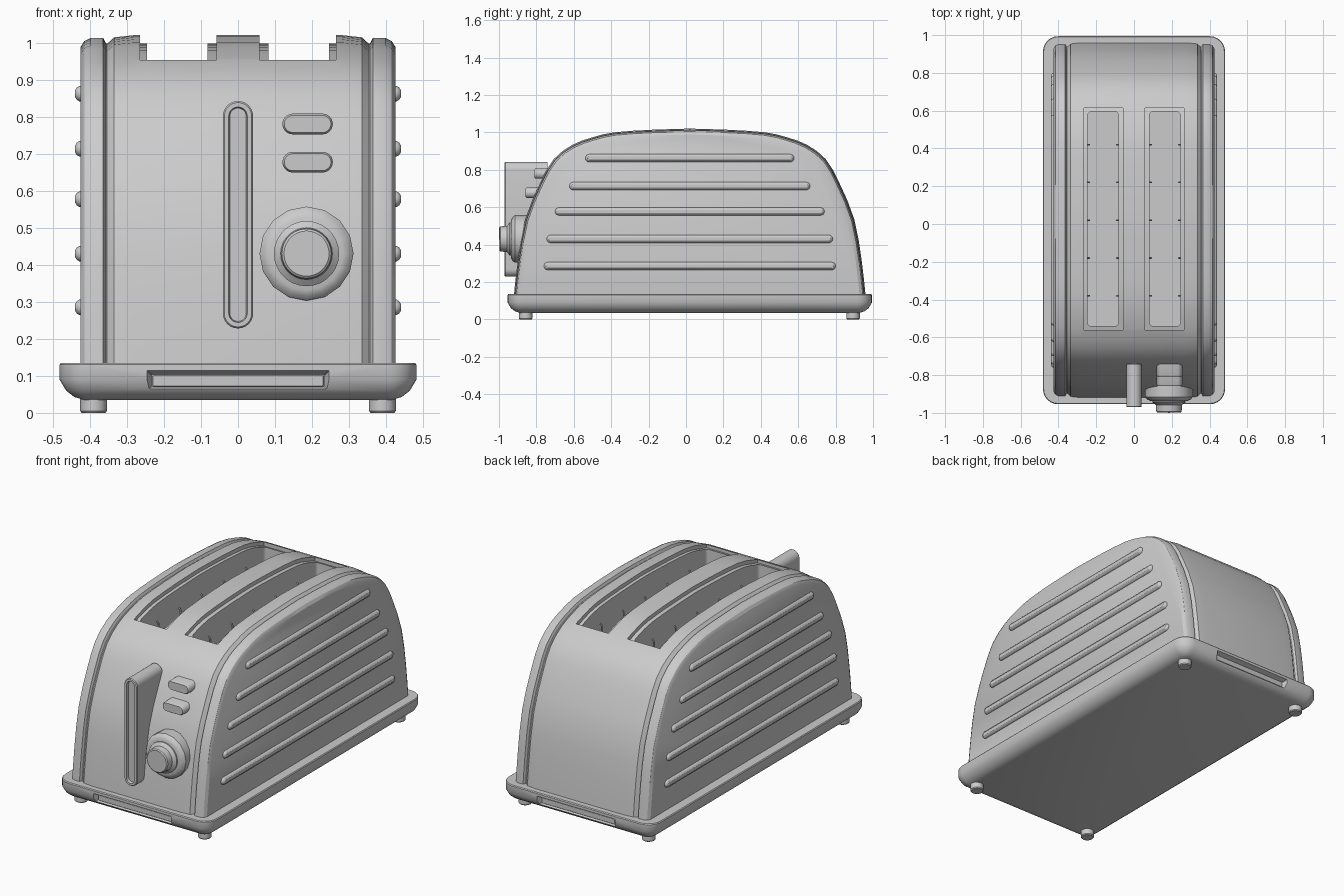
import bpy
import bmesh
import math

cube = bpy.data.objects.get("Cube")
if cube:
    bpy.data.objects.remove(cube, do_unlink=True)

grey = bpy.data.materials.new("satin_grey")
grey.use_nodes = True
grey.diffuse_color = (0.6, 0.6, 0.6, 1)
grey.node_tree.nodes["Principled BSDF"].inputs["Base Color"].default_value = (0.6, 0.6, 0.6, 1)

MID = 0.02      # lengthwise centre of the housing
FLOOR = 0.13    # underside of the housing
TOP = 1.02
AXES = {"x": lambda u, v, w: (w, u, v),
        "y": lambda u, v, w: (u, w, v),
        "z": lambda u, v, w: (u, v, w)}


def loft(name, rings, smooth=True):
    """Skin a list of equal rings and close both ends."""
    bm = bmesh.new()
    loops = [[bm.verts.new(p) for p in ring] for ring in rings]
    n = len(loops[0])
    for a, b in zip(loops, loops[1:]):
        for i in range(n):
            j = (i + 1) % n
            bm.faces.new((a[i], a[j], b[j], b[i]))
    bm.faces.new(loops[0])
    bm.faces.new(loops[-1])
    bmesh.ops.remove_doubles(bm, verts=bm.verts, dist=1e-5)
    bmesh.ops.recalc_face_normals(bm, faces=bm.faces)
    mesh = bpy.data.meshes.new(name)
    bm.to_mesh(mesh)
    bm.free()
    mesh.materials.append(grey)
    obj = bpy.data.objects.new(name, mesh)
    bpy.context.collection.objects.link(obj)
    if smooth:
        finish(obj)
    return obj


def finish(obj):
    bpy.ops.object.select_all(action="DESELECT")
    obj.select_set(True)
    bpy.context.view_layer.objects.active = obj
    bpy.ops.object.shade_smooth_by_angle(angle=math.radians(32))


def outline(hu, hv, r, seg):
    """Rounded rectangle about the origin."""
    pts = []
    for k, (su, sv) in enumerate(((1, 1), (-1, 1), (-1, -1), (1, -1))):
        for i in range(seg + 1):
            a = math.pi / 2 * (k + i / seg)
            pts.append((su * (hu - r) + r * math.cos(a), sv * (hv - r) + r * math.sin(a)))
    return pts


def rounded(name, axis, centre, half, r, levels, seg=6, smooth=True):
    """Rounded block along an axis; levels are (position, inset)."""
    rings = []
    for w, inset in levels:
        ring = outline(half[0] - inset, half[1] - inset, max(r - inset, 0.002), seg)
        rings.append([AXES[axis](centre[0] + u, centre[1] + v, w) for u, v in ring])
    return loft(name, rings, smooth)


def cut(target, cutter):
    mod = target.modifiers.new("cut", "BOOLEAN")
    mod.operation = "DIFFERENCE"
    mod.solver = "EXACT"
    mod.object = cutter
    bpy.context.view_layer.objects.active = target
    bpy.ops.object.modifier_apply(modifier=mod.name)
    bpy.data.objects.remove(cutter, do_unlink=True)


# Arched side profile: half length and height, from the bottom to the crown
HALF = [(0.94, FLOOR), (0.92, 0.31), (0.88, 0.535), (0.80, 0.73), (0.727, 0.857),
        (0.628, 0.933), (0.522, 0.973), (0.405, 1.0), (0.2, 1.014), (0, TOP)]


def spline(pts, steps=2):
    out = []
    for i in range(len(pts) - 1):
        p0, p1, p2 = pts[max(i - 1, 0)], pts[i], pts[i + 1]
        p3 = pts[min(i + 2, len(pts) - 1)]
        for s in range(steps):
            t = s / steps
            out.append(tuple(0.5 * (2 * b + (c - a) * t + (2 * a - 5 * b + 4 * c - d) * t ** 2
                                    + (3 * b - a - 3 * c + d) * t ** 3)
                             for a, b, c, d in zip(p0, p1, p2, p3)))
    return out + [pts[-1]]


SIDE = spline(HALF)
ARCH = SIDE + [(-y, z) for y, z in SIDE[-2::-1]]


def arch_ring(x, inset):
    ky, kz = 1 - inset / 0.94, 1 - inset / (TOP - FLOOR)
    return [(x, MID + y * ky, FLOOR + (z - FLOOR) * kz) for y, z in ARCH]


# Housing with two stepped bread slots
housing = loft("housing", [arch_ring(x, i) for x, i in (
    (-0.355, 0.025), (-0.335, 0.006), (-0.28, 0), (0.28, 0), (0.335, 0.006), (0.355, 0.025))], False)
for s in (-1, 1):
    path = [(MID + y, z - 0.022) for y, z in ARCH if abs(y) < 0.57]
    ends = [(-0.562, 0.935), (0.613, 0.925)]
    section = [(0.613, 1.2), ends[1]] + path + [ends[0], (-0.562, 1.2)]
    cut(housing, loft("rim_cutter", [[(s * x, y, z) for y, z in section] for x in (0.058, 0.265)], False))
    cut(housing, rounded("slot_cutter", "z", (s * 0.164, 0.027), (0.082, 0.568), 0.02,
                         [(0.3, 0), (1.2, 0)], 3, False))
finish(housing)

# Side panels with five raised ribs each
for s, side in ((1, "left"), (-1, "right")):
    loft(side + "_panel", [arch_ring(s * x, i) for x, i in (
        (0.34, 0.03), (0.357, 0.022), (0.364, 0.008), (0.398, 0.008), (0.415, 0.016), (0.425, 0.032))])
    for z, length in ((0.285, 0.78), (0.43, 0.765), (0.577, 0.72), (0.713, 0.644), (0.862, 0.558)):
        rounded(side + "_rib", "x", (MID, z), (length, 0.021), 0.021,
                [(s * 0.41, 0), (s * 0.428, 0), (s * 0.435, 0.004), (s * 0.44, 0.012)], 4)

# Base tray with a drawer recess at each end
base = rounded("base", "z", (0, MID), (0.482, 0.974), 0.08,
               [(0.035, 0.065), (0.043, 0.04), (0.06, 0.018), (0.09, 0), (0.13, 0), (0.135, 0.004)], 6, False)
for s, end in ((-1, "front"), (1, "back")):
    face = MID + s * 0.974
    cut(base, rounded("recess_cutter", "y", (0, 0.087), (0.246, 0.028), 0.002,
                      [(face + s * 0.05, 0), (face, 0), (face - s * 0.03, 0.012)], 1, False))
    rounded(end + "_crumb_drawer", "y", (0, 0.087), (0.232, 0.017), 0.002,
            [(face - s * 0.05, 0), (face - s * 0.026, 0), (face - s * 0.022, 0.003)], 1)
finish(base)

# Feet
for x in (-0.39, 0.39):
    for y in (-0.857, 0.893):
        rounded("foot", "z", (x, y), (0.036, 0.036), 0.036,
                [(0, 0.004), (0.005, 0), (0.06, 0)], 5)

# Lever with a grooved front
rounded("lever", "y", (0, 0.535), (0.041, 0.307), 0.041,
        [(-0.74, 0), (-0.965, 0), (-0.97, 0.004), (-0.97, 0.016), (-0.955, 0.019)], 6)

# Push buttons
for name, z, y in (("upper_button", 0.78, -0.81), ("lower_button", 0.677, -0.858)):
    rounded(name, "y", (0.188, z), (0.068, 0.028), 0.028,
            [(y + 0.15, 0), (y + 0.008, 0), (y, 0.005)], 6)

# Dial: backing disc, stepped knob and pointer
R = 0.127
rounded("dial_disc", "y", (0.185, 0.43), (R, R), R,
        [(-0.80, 0), (-0.915, 0), (-0.93, 0.012), (-0.936, 0.028)], 4)
rounded("dial_knob", "y", (0.185, 0.43), (0.088, 0.088), 0.088,
        [(-0.9, 0), (-0.943, 0), (-0.957, 0.018), (-0.993, 0.021), (-0.998, 0.027)], 7)
rounded("dial_pointer", "y", (0.185, 0.46), (0.005, 0.032), 0.002,
        [(-0.99, 0), (-1.0, 0)], 1)

# Guard wires hooked into the slot walls
wires = bpy.data.curves.new("guard_wires", "CURVE")
wires.dimensions = "3D"
wires.bevel_depth = 0.004
wires.bevel_resolution = 1
wires.use_fill_caps = True
wires.materials.append(grey)
for s in (-1, 1):
    for wall, step in ((0.08, 0.012), (0.248, -0.012)):
        for k in range(-2, 3):
            y = MID + 0.2 * k
            pts = [(wall, 0.88), (wall + step, 0.87), (wall + step, 0.29)]
            sp = wires.splines.new("POLY")
            sp.points.add(len(pts) - 1)
            for p, (x, z) in zip(sp.points, pts):
                p.co = (s * x, y, z, 1)
bpy.context.collection.objects.link(bpy.data.objects.new("guard_wires", wires))
